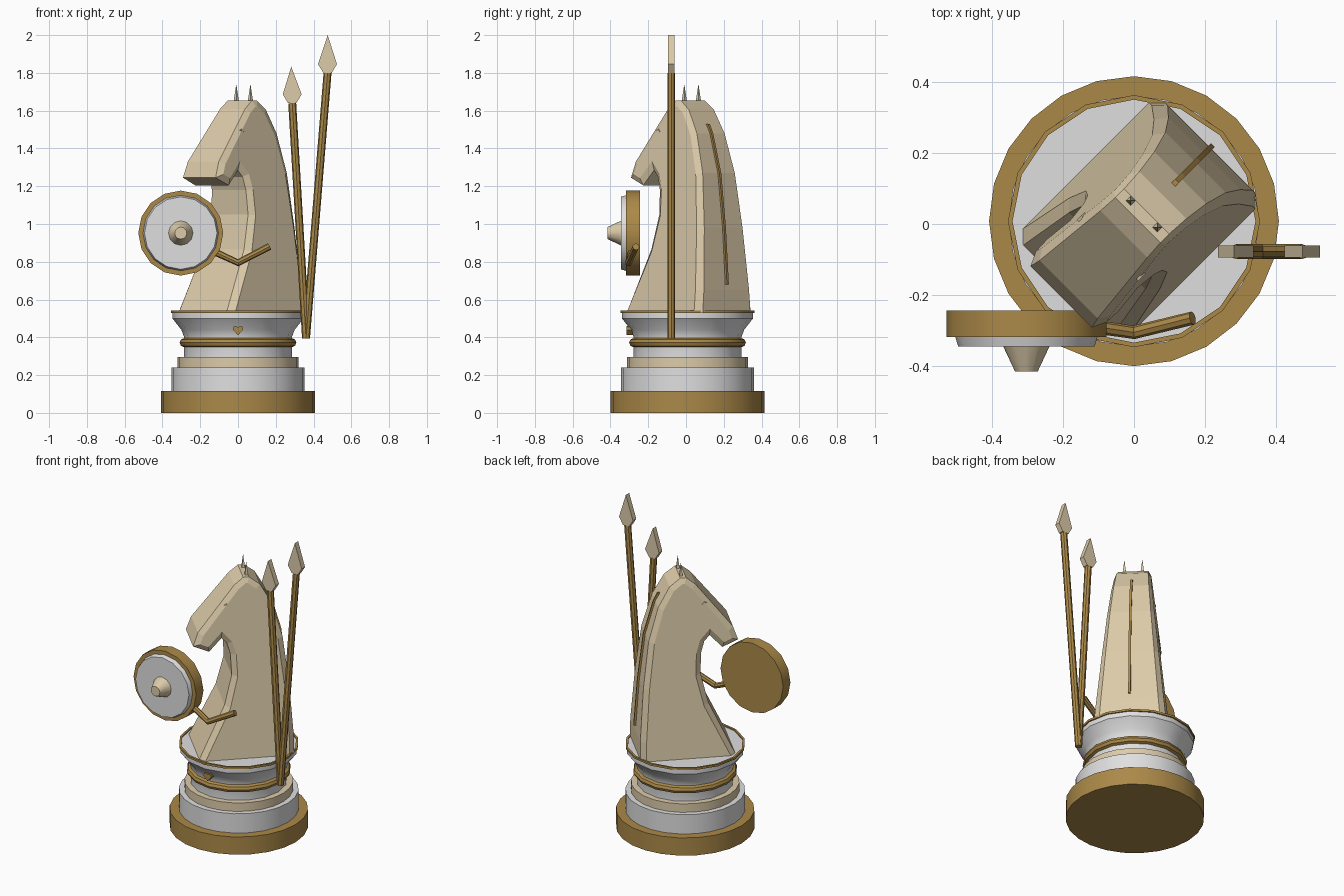
import bpy, bmesh, math
from mathutils import Vector

if "Cube" in bpy.data.objects:
    bpy.data.objects.remove(bpy.data.objects["Cube"], do_unlink=True)


def material(name, rgb):
    m = bpy.data.materials.new(name)
    m.use_nodes = True
    m.diffuse_color = (*rgb, 1)
    m.node_tree.nodes["Principled BSDF"].inputs["Base Color"].default_value = (*rgb, 1)
    return m


GOLD = material("antique gold", (0.41, 0.25, 0.065))
CREAM = material("cream", (0.72, 0.6, 0.4))
WHITE = material("pale grey", (0.74, 0.74, 0.74))


def finish(name, bm, mat, loc=(0, 0, 0), rot=(0, 0, 0), smooth=False):
    bmesh.ops.remove_doubles(bm, verts=bm.verts, dist=1e-5)
    bmesh.ops.recalc_face_normals(bm, faces=bm.faces)
    me = bpy.data.meshes.new(name)
    bm.to_mesh(me)
    bm.free()
    me.materials.append(mat)
    ob = bpy.data.objects.new(name, me)
    ob.location, ob.rotation_euler = loc, rot
    bpy.context.collection.objects.link(ob)
    if smooth:
        bpy.ops.object.select_all(action='DESELECT')
        ob.select_set(True)
        bpy.context.view_layer.objects.active = ob
        bpy.ops.object.shade_smooth_by_angle()
    return ob


def lathe(name, profile, sides, mat, closed=False, **kw):
    """Spin a (radius, height) profile; open profiles get flat caps."""
    bm = bmesh.new()
    rings = []
    for r, z in profile:
        rings.append([bm.verts.new((r * math.sin(math.tau * i / sides),
                                    r * math.cos(math.tau * i / sides), z))
                      for i in range(sides)])
    pairs = list(zip(rings, rings[1:] + rings[:1]))
    for a, b in pairs if closed else pairs[:-1]:
        for i in range(sides):
            j = (i + 1) % sides
            bm.faces.new((a[i], a[j], b[j], b[i]))
    if not closed:
        bm.faces.new(rings[0])
        bm.faces.new(rings[-1])
    return finish(name, bm, mat, smooth=True, **kw)


def loft(bm, rings):
    """Join equal vertex rings and cap both ends."""
    vs = [[bm.verts.new(p) for p in ring] for ring in rings]
    n = len(vs[0])
    for a, b in zip(vs, vs[1:]):
        for i in range(n):
            j = (i + 1) % n
            bm.faces.new((a[i], a[j], b[j], b[i]))
    bm.faces.new(vs[0])
    bm.faces.new(vs[-1])


def plate(name, outline, y0, y1, mat, **kw):
    """Extrude an (x, z) outline along y."""
    bm = bmesh.new()
    loft(bm, [[(x, y, z) for x, z in outline] for y in (y0, y1)])
    return finish(name, bm, mat, **kw)


def rod(name, points, radius, mat, sides=8):
    """Round tube along a path, with mitred bends."""
    bm = bmesh.new()
    pts = [Vector(p) for p in points]
    rings = []
    for i, p in enumerate(pts):
        d = (pts[min(i + 1, len(pts) - 1)] - pts[max(i - 1, 0)]).normalized()
        a = d.cross(Vector((0, 1, 0))).normalized()
        b = d.cross(a)
        rings.append([p + radius * (a * math.cos(math.tau * k / sides)
                                    + b * math.sin(math.tau * k / sides)) for k in range(sides)])
    loft(bm, rings)
    return finish(name, bm, mat, smooth=True)


# Stepped round base
C = (0, 0.008, 0)
lathe("base_foot", [(0.408, 0), (0.408, 0.115)], 24, GOLD, loc=C)
lathe("base_drum", [(0.353, 0.115), (0.353, 0.24)], 24, WHITE, loc=C)
lathe("base_step", [(0.32, 0.24), (0.32, 0.295)], 24, CREAM, loc=C)
lathe("base_cup", [(0.285, 0.295), (0.285, 0.4), (0.3, 0.44), (0.347, 0.5), (0.347, 0.535)],
      16, WHITE, loc=C)
lathe("collar_ring", [(0.285 + 0.024 * math.cos(k * math.tau / 8),
                       0.372 + 0.024 * math.sin(k * math.tau / 8)) for k in range(8)],
      16, GOLD, closed=True, loc=C)
lathe("rim_ring", [(0.342, 0.53), (0.355, 0.53), (0.355, 0.543), (0.342, 0.543)],
      16, GOLD, closed=True, loc=C)

# Heart badge on the front of the cup
plate("heart_badge", [(0, 0.412), (0.027, 0.44), (0.024, 0.456), (0.012, 0.461), (0, 0.453),
                      (-0.012, 0.461), (-0.024, 0.456), (-0.027, 0.44)], -0.315, -0.28, GOLD)

# Horse head and neck: side profile (forward, height) with chamfered edges
TURN = (0, 0, math.radians(225))
profile = [(-0.304, 0.53), (0.265, 0.53), (0.107, 0.865), (0.062, 1.05), (0.068, 1.18),
           (0.088, 1.25), (0.12, 1.285), (0.195, 1.205), (0.29, 1.245), (0.26, 1.33),
           (0.04, 1.61), (-0.015, 1.655), (-0.05, 1.655), (-0.115, 1.605), (-0.185, 1.48),
           (-0.245, 1.27), (-0.28, 0.98), (-0.303, 0.65)]


def half_width(z):
    return 0.177 - 0.079 * (z - 0.55)


def side_width(z):
    return half_width(z) + 0.033 - 0.018 * (z - 0.55)


def inset(pts, d):
    out = []
    for i, p in enumerate(pts):
        p = Vector(p)
        e0 = (p - Vector(pts[i - 1])).normalized()
        e1 = (Vector(pts[(i + 1) % len(pts)]) - p).normalized()
        n0, n1 = Vector((-e0.y, e0.x)), Vector((-e1.y, e1.x))
        q = p + (n0 + n1) * d / max(1 + n0.dot(n1), 0.5)
        if i < 2:
            q = Vector((p.x + (d if i == 0 else -d), p.y))
        out.append(q)
    return out


inner = inset(profile, 0.032)
bm = bmesh.new()
loft(bm, [[(u, -side_width(z), z) for u, z in inner],
          [(u, -half_width(z), z) for u, z in profile],
          [(u, half_width(z), z) for u, z in profile],
          [(u, side_width(z), z) for u, z in inner]])
finish("horse_head", bm, CREAM, rot=TURN)

# Thin mane strip down the back
spine = [(-0.16, 1.53), (-0.185, 1.48), (-0.245, 1.27), (-0.28, 0.98), (-0.302, 0.68)]
plate("mane_strip", [(u - 0.012, z) for u, z in spine] + [(u + 0.02, z) for u, z in spine[::-1]],
      -0.007, 0.007, GOLD, rot=TURN)

# Ears and eyes
for s, side in ((1, "left"), (-1, "right")):
    k = math.sqrt(0.5)
    u, v = -0.04, s * 0.053
    lathe(side + "_ear", [(0.017, 1.63), (0.001, 1.735)], 4, CREAM,
          loc=((-u + v) * k, (-u - v) * k, 0))
    w = s * side_width(1.5)
    plate(side + "_eye", [(0.075, 1.488), (0.105, 1.496), (0.088, 1.504)],
          w - s * 0.004, w + s * 0.004, CREAM, rot=TURN)

# Shield facing forward
FACE = dict(loc=(-0.303, 0, 0.952), rot=(math.pi / 2, 0, 0))
lathe("shield_body", [(0.225, 0.243), (0.225, 0.318)], 16, GOLD, **FACE)
lathe("shield_face", [(0.2, 0.318), (0.192, 0.345)], 16, WHITE, **FACE)
lathe("shield_boss", [(0.065, 0.345), (0.032, 0.415)], 12, CREAM, **FACE)

# Bent arm holding the shield
rod("shield_arm", [(-0.14, -0.285, 0.86), (0, -0.305, 0.795), (0.165, -0.265, 0.88)], 0.019, GOLD)

# Two spears crossing at the foot
for name, top, tip in (("tall_spear", (0.474, 1.8), (0.475, 2.0)),
                       ("short_spear", (0.287, 1.64), (0.282, 1.833))):
    foot = Vector((0.36, 0.395))
    rod(name + "_shaft", [(foot.x, -0.078, foot.y), (top[0], -0.078, top[1])], 0.021, GOLD)
    x, z = top
    plate(name + "_point", [(x - 0.022, z), (x + 0.022, z), (x + 0.05, z + 0.046), tip,
                            (x - 0.05, z + 0.046)], -0.095, -0.061, CREAM)
